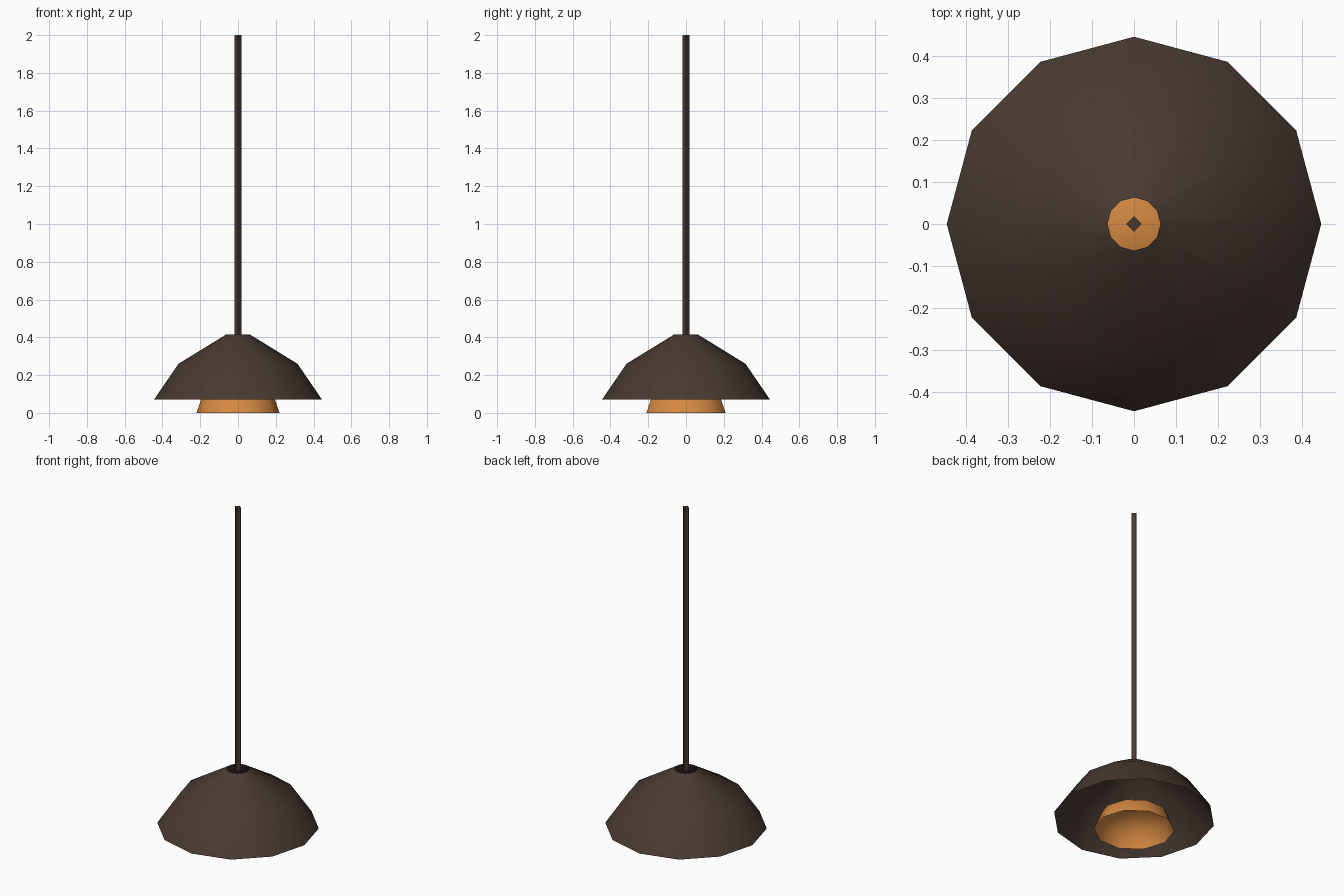
import bpy, bmesh, math

if "Cube" in bpy.data.objects:
    bpy.data.objects.remove(bpy.data.objects["Cube"])


def material(name, rgb):
    m = bpy.data.materials.new(name)
    m.diffuse_color = (*rgb, 1)
    m.use_nodes = True
    m.node_tree.nodes["Principled BSDF"].inputs["Base Color"].default_value = m.diffuse_color
    return m


brown = material("dark_brown", (0.066, 0.042, 0.031))
orange = material("warm_orange", (0.66, 0.25, 0.054))


def lathe(name, profile, sides, mat, cap_end=False, smooth=True):
    """Revolve (radius, height) points around z; optionally close to the last ring."""
    bm = bmesh.new()
    rings = []
    for r, z in profile:
        if r == 0:
            rings.append([bm.verts.new((0, 0, z))] * sides)
        else:
            rings.append([bm.verts.new((r * math.cos(math.tau * i / sides),
                                        r * math.sin(math.tau * i / sides), z))
                          for i in range(sides)])
    for lo, hi in zip(rings, rings[1:]):
        for i in range(sides):
            j = (i + 1) % sides
            quad = [lo[i], lo[j], hi[j], hi[i]]
            bm.faces.new(list(dict.fromkeys(quad)))
    if cap_end:
        bm.faces.new(rings[-1])
        bm.faces.new(rings[0][::-1])
    for f in bm.faces:
        f.smooth = smooth
    me = bpy.data.meshes.new(name)
    bm.to_mesh(me)
    bm.free()
    me.materials.append(mat)
    ob = bpy.data.objects.new(name, me)
    bpy.context.collection.objects.link(ob)
    return ob


# Outer shade: open at bottom and top
lathe("outer_shade", [(0.445, 0.07), (0.315, 0.26), (0.063, 0.415)], 12, brown)

# Inner reflector: shallow dome peeking out below
lathe("inner_reflector", [(0.22, 0), (0.19, 0.085), (0.10, 0.135), (0, 0.16)], 10, orange)

# Hanging rod: square section
lathe("hanging_rod", [(0.019, 0.405), (0.019, 2.0)], 4, brown, cap_end=True, smooth=False)
